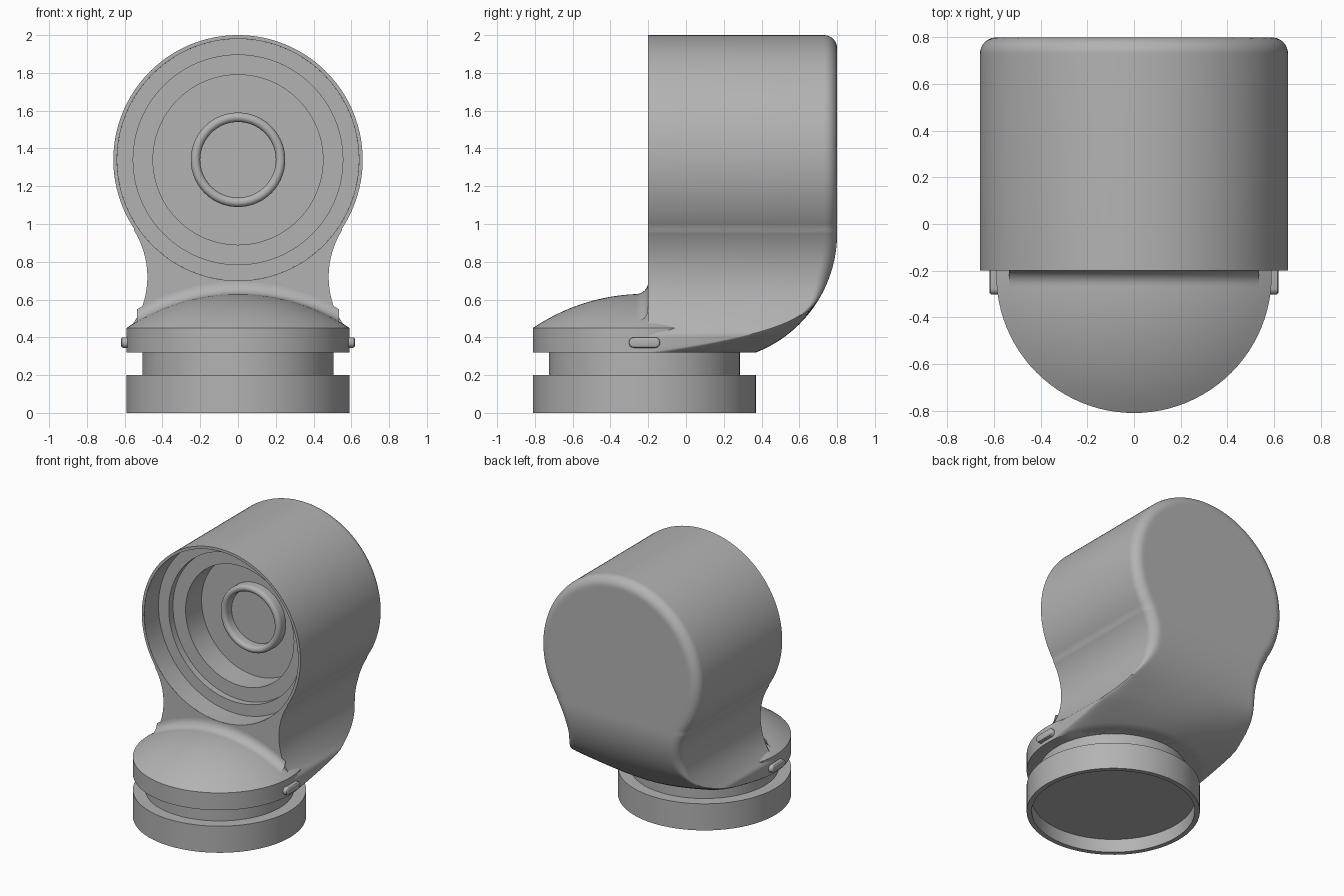
import bpy, bmesh, math
from math import sin, cos, sqrt, pi, radians
from mathutils import Matrix

cube = bpy.data.objects.get("Cube")
if cube:
    bpy.data.objects.remove(cube, do_unlink=True)

grey = bpy.data.materials.new("plain grey")
grey.use_nodes = True
grey.diffuse_color = (0.45, 0.45, 0.45, 1)
grey.node_tree.nodes["Principled BSDF"].inputs["Base Color"].default_value = grey.diffuse_color

HEAD_R, HEAD_Z = 0.66, 1.34      # round head
FRONT, BACK = -0.2, 0.8          # head depth
BASE_R, BASE_Y = 0.59, -0.22     # round base
SEAT_Z = 0.32                    # underside of the neck
WAIST, WAIST_Z, WAIST_R = 0.48, 0.72, 0.464
JOIN_Z = 0.978                   # neck meets head
DOME_Z, DOME_R = 0.63, 1.057


def finish(name, bm, angle=30, fix=True):
    if fix:
        bmesh.ops.remove_doubles(bm, verts=bm.verts, dist=1e-5)
        bmesh.ops.recalc_face_normals(bm, faces=bm.faces)
    mesh = bpy.data.meshes.new(name)
    bm.to_mesh(mesh)
    bm.free()
    for p in mesh.polygons:
        p.use_smooth = True
    mesh.set_sharp_from_angle(angle=radians(angle))
    mesh.materials.append(grey)
    obj = bpy.data.objects.new(name, mesh)
    bpy.context.collection.objects.link(obj)
    return obj


def lathe(name, profile, matrix, flip=False, segments=96):
    """Spin (radius, height) points around z, then place the result."""
    bm = bmesh.new()
    verts = [bm.verts.new((r, 0, h)) for r, h in profile]
    edges = [bm.edges.new(pair) for pair in zip(verts, verts[1:])]
    bmesh.ops.spin(bm, geom=verts + edges, axis=(0, 0, 1), cent=(0, 0, 0),
                   angle=2 * pi, steps=segments, use_duplicate=False)
    bmesh.ops.remove_doubles(bm, verts=bm.verts, dist=1e-5)
    bmesh.ops.recalc_face_normals(bm, faces=bm.faces)
    if flip:
        bmesh.ops.reverse_faces(bm, faces=bm.faces)
    bm.transform(matrix)
    return finish(name, bm, fix=False)


def half_width(z):
    if z >= JOIN_Z:
        return sqrt(max(HEAD_R ** 2 - (z - HEAD_Z) ** 2, 0))
    arc = sqrt(max(WAIST_R ** 2 - (z - WAIST_Z) ** 2, 0))
    return min(WAIST + WAIST_R - arc, BASE_R)


def back_depth(x, z, u):
    """Back surface: flat above, elbow curve below, rounded rim."""
    elbow_z, elbow_r = 0.95, 0.677
    y = BACK
    if z < elbow_z:
        y += sqrt(elbow_r ** 2 - (elbow_z - z) ** 2) - elbow_r
    k = min((z - SEAT_Z) / 0.33, 1)
    y -= BASE_R * (1 - k) ** 3 * (1 - cos(u))
    fade = min(max((z - 0.45) / 0.3, 0), 1)
    rim = 0.07 * fade * fade * (3 - 2 * fade)
    if z >= JOIN_Z:
        gap = HEAD_R - sqrt(x * x + (z - HEAD_Z) ** 2)
    else:
        gap = (half_width(z) - abs(x)) * WAIST_R / sqrt(WAIST_R ** 2 + (z - WAIST_Z) ** 2)
    if gap < rim:
        y -= rim - sqrt(max(rim ** 2 - (rim - max(gap, 0)) ** 2, 0))
    return max(y, FRONT)


# Head and neck: one shell made of level rows
bm = bmesh.new()
heights = [SEAT_Z + (JOIN_Z - SEAT_Z) * i / 44 for i in range(44)]
start = math.asin((JOIN_Z - HEAD_Z) / HEAD_R)
heights += [HEAD_Z + HEAD_R * sin(start + (pi / 2 - start) * i / 56) for i in range(57)]
COLS = 48
rows, left, right = [], [], []
for z in heights:
    w = half_width(z)
    row = []
    for j in range(COLS + 1):
        u = -pi / 2 + pi * j / COLS
        x = w * sin(u)
        row.append(bm.verts.new((x, back_depth(x, z, u), z)))
    rows.append(row)
    left.append(bm.verts.new((-w, FRONT, z)))
    right.append(bm.verts.new((w, FRONT, z)))
for i in range(len(rows) - 1):
    a, b = rows[i], rows[i + 1]
    for j in range(COLS):
        bm.faces.new((a[j], a[j + 1], b[j + 1], b[j]))
    bm.faces.new((left[i], a[0], b[0], left[i + 1]))
    bm.faces.new((a[-1], right[i], right[i + 1], b[-1]))
sill = [bm.verts.new((BASE_R * (2 * j / 24 - 1), FRONT, SEAT_Z)) for j in range(1, 24)]
bm.faces.new([left[0]] + sill + [right[0]] + rows[0][::-1])
# front face around the round opening
outline = sill + right + left[::-1]
hole = []
for v in outline:
    dx, dz = v.co.x, v.co.z - HEAD_Z
    s = 0.64 / sqrt(dx * dx + dz * dz)
    hole.append(bm.verts.new((dx * s, FRONT, HEAD_Z + dz * s)))
for i in range(len(outline)):
    n = (i + 1) % len(outline)
    bm.faces.new((outline[i], outline[n], hole[n], hole[i]))
finish("head_and_neck", bm)

# Stepped recess in the head, and the raised ring on its floor
into_head = Matrix.Translation((0, FRONT, HEAD_Z)) @ Matrix.Rotation(-pi / 2, 4, 'X')
lathe("stepped_recess", [(0.64, 0), (0.64, 0.17), (0.555, 0.17), (0.555, 0.22),
                         (0.45, 0.22), (0.45, 0.41), (0, 0.41)], into_head, flip=False)
ring = [(0.25, 0.42)]
ring += [(0.225 + 0.025 * cos(a * pi / 8), 0.36 - 0.025 * sin(a * pi / 8)) for a in range(9)]
lathe("centre_ring", ring + [(0.2, 0.42)], into_head)

# Base: hollow foot, recessed collar, upper disc and shallow dome
at_base = Matrix.Translation((0, BASE_Y, 0))
dome = [(BASE_R * i / 14, DOME_Z - DOME_R + sqrt(DOME_R ** 2 - (BASE_R * i / 14) ** 2))
        for i in range(14, -1, -1)]
lathe("base_and_dome", [(0, 0.1), (0.555, 0.1), (0.555, 0), (BASE_R, 0), (BASE_R, 0.2),
                        (0.505, 0.2), (0.505, SEAT_Z), (BASE_R, SEAT_Z)] + dome, at_base)

# Concave blend between dome and neck
bm = bmesh.new()
grid = []
for i in range(41):
    x = 0.535 * (i / 20 - 1)
    size = 0.065
    y0 = FRONT - size
    z0 = DOME_Z - DOME_R + sqrt(DOME_R ** 2 - x * x - (y0 - BASE_Y) ** 2)
    grid.append([bm.verts.new((x, y0 + size * sin(t * pi / 16), z0 + size * (1 - cos(t * pi / 16))))
                 for t in range(9)])
for a, b in zip(grid, grid[1:]):
    for t in range(8):
        bm.faces.new((a[t], b[t], b[t + 1], a[t + 1]))
finish("neck_blend", bm, fix=False)

# Rounded side catches
for side, label in ((1, "left"), (-1, "right")):
    bm = bmesh.new()
    bmesh.ops.create_cube(bm, size=1, matrix=Matrix.Translation((side * 0.587, -0.22, 0.372))
                          @ Matrix.Diagonal((0.066, 0.165, 0.055, 1)))
    ends = [e for e in bm.edges if abs(e.verts[0].co.x - e.verts[1].co.x) > 0.01]
    bmesh.ops.bevel(bm, geom=ends, offset=0.026, segments=6, profile=0.5, affect='EDGES')
    outer = [e for e in bm.edges if all(v.co.x * side > 0.6 for v in e.verts)]
    bmesh.ops.bevel(bm, geom=outer, offset=0.012, segments=3, profile=0.5, affect='EDGES')
    finish(label + "_catch", bm)
